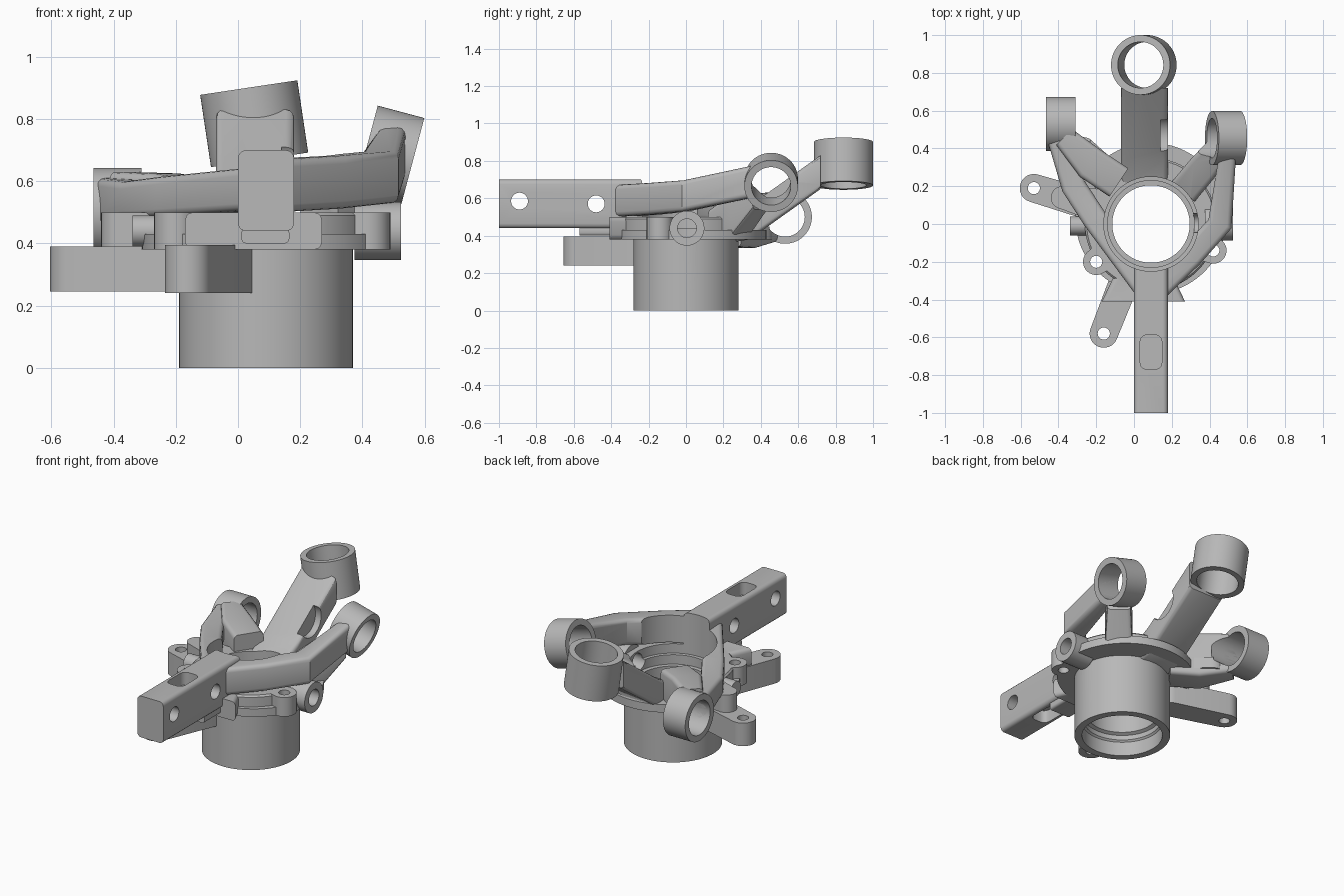
import bpy, bmesh, math
from mathutils import Vector

cube = bpy.data.objects.get("Cube")
if cube:
    bpy.data.objects.remove(cube, do_unlink=True)

metal = bpy.data.materials.new("cast_metal_grey")
metal.use_nodes = True
GREY = (0.48, 0.48, 0.48, 1)
metal.diffuse_color = GREY
metal.node_tree.nodes["Principled BSDF"].inputs["Base Color"].default_value = GREY
HUB = Vector((0.09, 0, 0))


def add(name, bm):
    bmesh.ops.recalc_face_normals(bm, faces=bm.faces)
    mesh = bpy.data.meshes.new(name)
    bm.to_mesh(mesh)
    bm.free()
    mesh.materials.append(metal)
    ob = bpy.data.objects.new(name, mesh)
    bpy.context.collection.objects.link(ob)
    return ob


def skin(name, rings):
    """Closed solid through equal-sized point loops."""
    bm = bmesh.new()
    loops = [[bm.verts.new(p) for p in ring] for ring in rings]
    n = len(loops[0])
    for a, b in zip(loops, loops[1:]):
        for i in range(n):
            bm.faces.new((a[i], a[(i + 1) % n], b[(i + 1) % n], b[i]))
    bm.faces.new(loops[0])
    bm.faces.new(loops[-1])
    return add(name, bm)


def lathe(name, centre, axis, profile, seg=64):
    """Turned solid; profile is (radius, distance along axis)."""
    turn = Vector(axis).to_track_quat('Z', 'Y')
    return skin(name, [[Vector(centre) + turn @ Vector((r * math.cos(i * math.tau / seg),
                r * math.sin(i * math.tau / seg), h)) for i in range(seg)] for r, h in profile])


def rod(name, centre, axis, r, length):
    return lathe(name, centre, axis, [(r, -length / 2), (r, length / 2)])


def rounded(w, h, corner):
    """Rounded rectangle outline with half sizes w and h."""
    pts = []
    for k, (sx, sy) in enumerate(((1, 1), (-1, 1), (-1, -1), (1, -1))):
        for j in range(4):
            a = math.radians(90 * k + 30 * j)
            pts.append((sx * (w - corner) + corner * math.cos(a), sy * (h - corner) + corner * math.sin(a)))
    return pts


def arm(name, stations, corner=0.025):
    """Mitred rounded bar; station is (x, y, z, half width, half height)."""
    pts = [Vector(s[:3]) for s in stations]
    rings = []
    for i, (p, s) in enumerate(zip(pts, stations)):
        d = pts[min(i + 1, len(pts) - 1)] - pts[max(i - 1, 0)]
        d.z = 0
        side = d.normalized().cross(Vector((0, 0, 1)))
        rings.append([p + side * u + Vector((0, 0, v)) for u, v in rounded(s[3], s[4], corner)])
    return skin(name, rings)


def pad(name, a, ra, b, rb, z0, z1):
    """Upright plate with two rounded ends."""
    ax, ay, bx, by = *a, *b
    ang = math.atan2(ay - by, ax - bx)
    outline = [(x + r * math.cos(ang + o + t * math.pi / 16), y + r * math.sin(ang + o + t * math.pi / 16))
               for x, y, r, o in ((ax, ay, ra, -math.pi / 2), (bx, by, rb, math.pi / 2)) for t in range(17)]
    return skin(name, [[(x, y, z) for x, y in outline] for z in (z0, z1)])


def drill(obs, cutters):
    for ob in obs:
        for c in cutters:
            m = ob.modifiers.new("drill", 'BOOLEAN')
            m.operation, m.object, m.solver = 'DIFFERENCE', c, 'EXACT'
    dg = bpy.context.evaluated_depsgraph_get()
    dg.update()
    for ob in obs:
        mesh = bpy.data.meshes.new_from_object(ob.evaluated_get(dg))
        ob.modifiers.clear()
        ob.data = mesh
    for c in cutters:
        bpy.data.objects.remove(c, do_unlink=True)


# Hub and flange
parts = [lathe("hub", HUB, (0, 0, 1), [(0.28, 0), (0.28, 0.5)], 96),
         lathe("flange", HUB, (0, 0, 1), [(0.35, 0.38), (0.35, 0.49), (0.34, 0.5)], 96),
         lathe("rear_flange_plate", (0.09, 0.03, 0), (0, 0, 1), [(0.4, 0.38), (0.4, 0.43)], 96)]

# Front bar, arms and braces
parts += [
    arm("front_bar", [(0.09, -1, 0.57, 0.09, 0.13), (0.09, -0.2, 0.57, 0.09, 0.13)]),
    arm("left_arm", [(0.1, -0.37, 0.585, 0.06, 0.085), (0.3, -0.17, 0.597, 0.065, 0.085),
                     (0.455, 0, 0.613, 0.065, 0.083), (0.495, 0.36, 0.69, 0.045, 0.085)]),
    arm("left_brace", [(0.26, 0.17, 0.46, 0.08, 0.08), (0.36, 0.29, 0.51, 0.08, 0.12),
                       (0.45, 0.40, 0.62, 0.07, 0.08)]),
    arm("right_arm", [(0.08, -0.37, 0.575, 0.06, 0.07), (-0.21, 0.03, 0.55, 0.065, 0.065),
                      (-0.32, 0.2, 0.54, 0.065, 0.06), (-0.395, 0.44, 0.53, 0.06, 0.08)]),
    arm("right_brace", [(-0.08, 0.22, 0.47, 0.09, 0.13), (-0.23, 0.32, 0.48, 0.09, 0.145),
                        (-0.37, 0.46, 0.5, 0.06, 0.13)]),
    arm("rear_arm", [(0.055, 0.22, 0.43, 0.125, 0.07), (0.055, 0.34, 0.47, 0.125, 0.09),
                     (0.055, 0.72, 0.74, 0.125, 0.09)]),
    arm("front_block", [(0.05, -0.41, 0.44, 0.22, 0.06), (0.05, -0.2, 0.44, 0.12, 0.06)]),
    arm("bar_foot", [(0.088, -0.57, 0.425, 0.077, 0.025), (0.088, -0.3, 0.425, 0.077, 0.025)], 0.015),
    pad("right_web", (-0.38, 0.14), 0.06, (-0.1, 0.08), 0.1, 0.36, 0.5),
    pad("rear_lug", (-0.27, 0.39), 0.07, (-0.05, 0.15), 0.1, 0.38, 0.45),
    rod("right_boss", (-0.28, -0.01, 0.44), (1, 0, 0), 0.05, 0.12),
]

# Drilled flange lugs and low hanging lugs
lugs = [("left", (0.42, -0.14), 0.07, (0.2, -0.05), 0.1, 0.38, 0.5),
        ("right", (-0.2, -0.2), 0.07, (0, -0.05), 0.1, 0.38, 0.5),
        ("low_right", (-0.53, 0.19), 0.075, (-0.2, 0.09), 0.08, 0.245, 0.39),
        ("low_front", (-0.16, -0.58), 0.075, (-0.03, -0.25), 0.08, 0.24, 0.395)]
cutters = []
for n, a, ra, b, rb, z0, z1 in lugs:
    parts.append(pad(n + "_lug", a, ra, b, rb, z0, z1))
    cutters.append(rod(n + "_hole", (*a, (z0 + z1) / 2), (0, 0, 1), 0.032, z1 - z0 + 0.02))

# Bushing eyes: centre, axis, radius, bore, length
eyes = [("left", (0.4875, 0.455, 0.685), (0.15, 0, -0.04), 0.143, 0.105, 0.155),
        ("right", (-0.388, 0.53, 0.5), (1, 0, 0), 0.143, 0.105, 0.155),
        ("rear", (0.052, 0.842, 0.785), (-0.15, 0, 1), 0.158, 0.122, 0.235),
        ("sensor", (0.45, 0.005, 0.44), (1, 0, 0), 0.093, 0.05, 0.15)]
for n, c, ax, r, bore, length in eyes:
    parts.append(rod(n + "_eye", c, ax, r, length))
    cutters.append(rod(n + "_bore", c, ax, bore, length + 0.16))

# Stepped centre bore, bar cross holes, blind bar pockets and rear arm relief
cutters.append(lathe("centre_bore", HUB, (0, 0, 1), [
    (0.235, -0.1), (0.235, 0.09), (0.225, 0.1), (0.225, 0.13), (0.205, 0.14), (0.205, 0.38),
    (0.23, 0.381), (0.23, 0.44), (0.25, 0.441), (0.25, 1)], 96))
cutters += [rod("bar_hole", (0.09, y, z), (1, 0, 0), 0.045, 0.3) for y, z in ((-0.89, 0.585), (-0.48, 0.57))]
for z0, z1 in ((0.35, 0.52), (0.62, 0.8)):
    cutters.append(skin("bar_pocket", [[(0.09 + u, -0.678 + v, z) for u, v in rounded(0.057, 0.092, 0.035)]
                                       for z in (z0, z1)]))
cutters.append(rod("rear_arm_relief", (0.2, 0.47, 0.65), (1, 0, 0), 0.1, 0.12))

drill(parts, cutters)

bpy.ops.object.select_all(action='DESELECT')
for ob in parts:
    ob.select_set(True)
bpy.context.view_layer.objects.active = parts[0]
bpy.ops.object.shade_smooth_by_angle(angle=math.radians(32))
